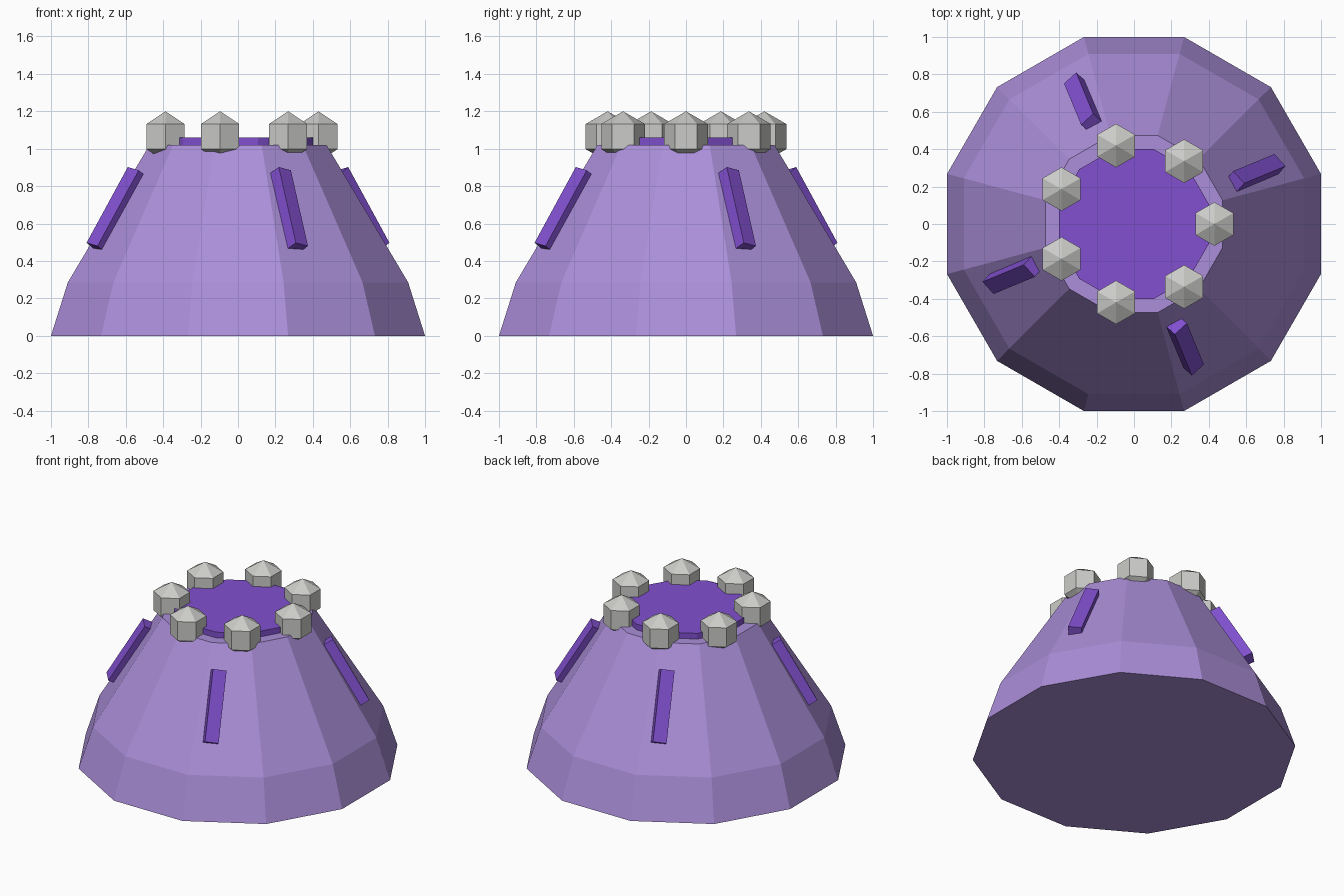
import bpy
import bmesh
from math import sin, cos, pi, radians
from mathutils import Matrix, Vector

cube = bpy.data.objects.get("Cube")
if cube:
    bpy.data.objects.remove(cube, do_unlink=True)


def material(name, rgb):
    mat = bpy.data.materials.new(name)
    mat.use_nodes = True
    mat.diffuse_color = (*rgb, 1)
    mat.node_tree.nodes["Principled BSDF"].inputs["Base Color"].default_value = (*rgb, 1)
    return mat


lilac = material("lilac", (0.41, 0.275, 0.70))
violet = material("violet", (0.22, 0.08, 0.62))
stone = material("pale grey", (0.60, 0.60, 0.58))


def turned(name, profile, sides, start, mat, matrix=Matrix()):
    """Faceted solid from (radius, height) pairs, bottom to top; radius 0 makes a tip."""
    bm = bmesh.new()
    rings = []
    for r, z in profile:
        if r == 0:
            rings.append([bm.verts.new((0, 0, z))] * sides)
        else:
            angles = [start + 2 * pi * i / sides for i in range(sides)]
            rings.append([bm.verts.new((r * cos(a), r * sin(a), z)) for a in angles])
    for low, high in zip(rings, rings[1:]):
        for i in range(sides):
            j = (i + 1) % sides
            corners = [low[i], low[j], high[j], high[i]]
            bm.faces.new(list(dict.fromkeys(corners)))
    if profile[0][0]:
        bm.faces.new(rings[0][::-1])
    if profile[-1][0]:
        bm.faces.new(rings[-1])
    bmesh.ops.recalc_face_normals(bm, faces=bm.faces)
    bm.transform(matrix)
    mesh = bpy.data.meshes.new(name)
    bm.to_mesh(mesh)
    bm.free()
    mesh.materials.append(mat)
    obj = bpy.data.objects.new(name, mesh)
    bpy.context.collection.objects.link(obj)
    return obj


# Twelve-sided mound and the slab on its flat top
turned("mound", [(1.035, 0), (0.942, 0.285), (0.49, 1.02)], 12, radians(15), lilac)
turned("top_disc", [(0.414, 1.0), (0.414, 1.06)], 12, radians(15), violet)

# Ring of seven low-poly stones around the rim
radius = 0.135
stone_profile = [(0, -radius), (radius * sin(pi / 3), -radius / 2),
                 (radius * sin(pi / 3), radius / 2), (0, radius)]
for k in range(7):
    a = 2 * pi * k / 7
    place = Matrix.Translation((0.43 * cos(a), 0.43 * sin(a), 1.065))
    turned(f"rim_stone_{k + 1}", stone_profile, 6, radians(30), stone, place)

# Four square bars lying on the slope, half sunk in
for k in range(4):
    a = radians(22.5 + 90 * k)
    lean = Matrix.Rotation(radians(-30.5), 4, Vector((-sin(a), cos(a), 0)))
    place = Matrix.Translation((0.697 * cos(a), 0.697 * sin(a), 0.67)) @ lean
    turned(f"slope_bar_{k + 1}", [(0.063, -0.235), (0.063, 0.235)], 4, 0, violet, place)
